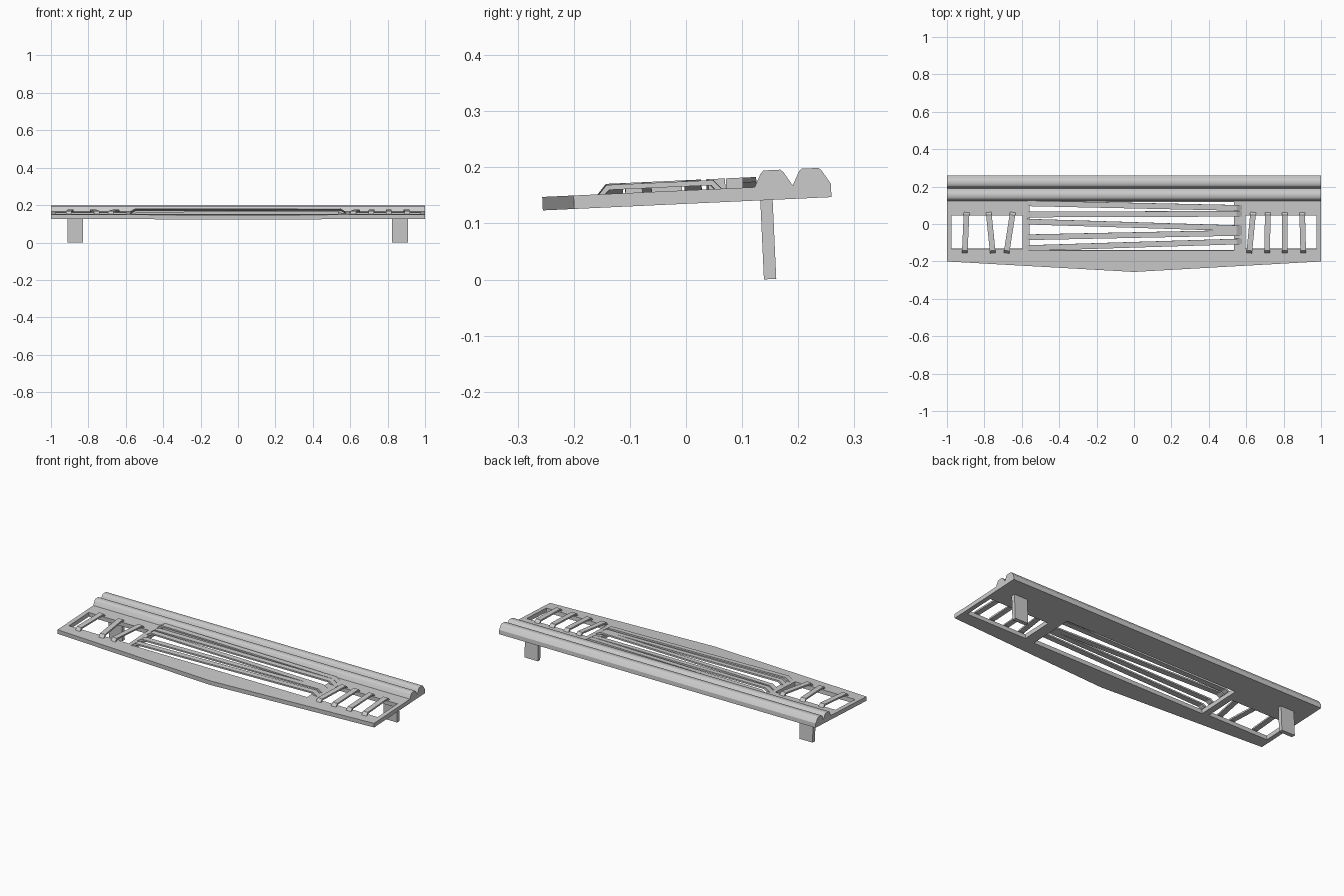
import bpy, bmesh, math
from mathutils import Matrix, Vector

cube = bpy.data.objects.get("Cube")
if cube:
    bpy.data.objects.remove(cube, do_unlink=True)

grey = bpy.data.materials.new("light_grey")
grey.use_nodes = True
colour = (0.6, 0.6, 0.6, 1)
grey.diffuse_color = colour
grey.node_tree.nodes["Principled BSDF"].inputs["Base Color"].default_value = colour

# Everything shares the slight backward tilt of the deck
TILT = Matrix.Translation((0, 0, 0.147)) @ Matrix.Rotation(math.atan(0.046), 4, 'X')
TOP = 0.012


def finish(name, bm):
    bmesh.ops.recalc_face_normals(bm, faces=bm.faces[:])
    mesh = bpy.data.meshes.new(name)
    bm.to_mesh(mesh)
    bm.free()
    mesh.materials.append(grey)
    obj = bpy.data.objects.new(name, mesh)
    bpy.context.collection.objects.link(obj)
    obj.matrix_world = TILT
    return obj


def extrude(bm, offset):
    """Extrude all faces of bm by a vector."""
    made = bmesh.ops.extrude_face_region(bm, geom=bm.faces[:])["geom"]
    verts = [g for g in made if isinstance(g, bmesh.types.BMVert)]
    bmesh.ops.translate(bm, verts=verts, vec=offset)


def prism(name, points, offset):
    bm = bmesh.new()
    bm.faces.new([bm.verts.new(p) for p in points])
    extrude(bm, offset)
    return finish(name, bm)


def rect(x0, x1, y0, y1):
    return [(x0, y0), (x1, y0), (x1, y1), (x0, y1)]


def arched_bar(name, start, end, width, ramp, rise, thick):
    """Flat bar raised over an opening, with sloped feet at both ends."""
    a, b = Vector((*start, TOP)), Vector((*end, TOP))
    length = (b - a).length
    along = (b - a).normalized()
    side = Vector((-along.y, along.x, 0)) * width
    foot = 0.8 * ramp
    low = rise - thick
    profile = [(0, 0), (ramp, rise), (length - ramp, rise), (length, 0),
               (length - foot, 0), (length - ramp * 1.3, low),
               (ramp * 1.3, low), (foot, 0)]
    points = [a - side / 2 + along * s + Vector((0, 0, h)) for s, h in profile]
    return prism(name, points, side)


# Deck plate with a pointed front edge and three openings
outline = [(-1, -0.2), (0, -0.256), (1, -0.2), (1, 0.259), (-1, 0.259)]
openings = [rect(-0.975, -0.597, -0.132, 0.046),
            rect(0.597, 0.975, -0.132, 0.046),
            rect(-0.56, 0.535, -0.14, 0.118)]
bm = bmesh.new()
for loop in [outline] + openings:
    verts = [bm.verts.new((x, y, -TOP)) for x, y in loop]
    for i, v in enumerate(verts):
        bm.edges.new((v, verts[i - 1]))
bmesh.ops.triangle_fill(bm, edges=bm.edges[:], use_beauty=True)
extrude(bm, (0, 0, 2 * TOP))
finish("deck_plate", bm)

# Two long ridges along the back edge
for name, y in (("front_ridge", 0.123), ("back_ridge", 0.191)):
    section = [(0, 0), (0.012, 0.024), (0.017, 0.029), (0.047, 0.029),
               (0.052, 0.025), (0.068, 0)]
    ridge = prism(name, [(-1, y + u, TOP + h) for u, h in section], (2, 0, 0))
    bpy.ops.object.select_all(action='DESELECT')
    ridge.select_set(True)
    bpy.context.view_layer.objects.active = ridge
    bpy.ops.object.shade_smooth_by_angle(angle=math.radians(65))

# Support legs
for name, x in (("right_leg", -0.87), ("left_leg", 0.866)):
    corners = rect(x - 0.042, x + 0.042, 0.132, 0.154)
    prism(name, [(u, v, -0.153) for u, v in corners], (0, 0, 0.145))

# Long bars across the centre opening: y at the right end, y at the left end
for i, (y0, y1) in enumerate([(0.112, 0.087), (0.052, 0.056), (0.014, -0.022),
                              (-0.07, -0.046), (-0.128, -0.092)]):
    arched_bar(f"centre_bar_{i + 1}", (-0.578, y0), (0.578, y1),
               0.03, 0.03, 0.018, 0.009)

# Short bars across the side openings: x at the front end, x at the back end
for i, (x0, x1) in enumerate([(-0.905, -0.895), (-0.755, -0.777), (-0.682, -0.648),
                              (0.616, 0.637), (0.712, 0.715), (0.807, 0.807),
                              (0.905, 0.899)]):
    arched_bar(f"side_bar_{i + 1}", (x0, -0.155), (x1, 0.063),
               0.03, 0.014, 0.016, 0.009)
